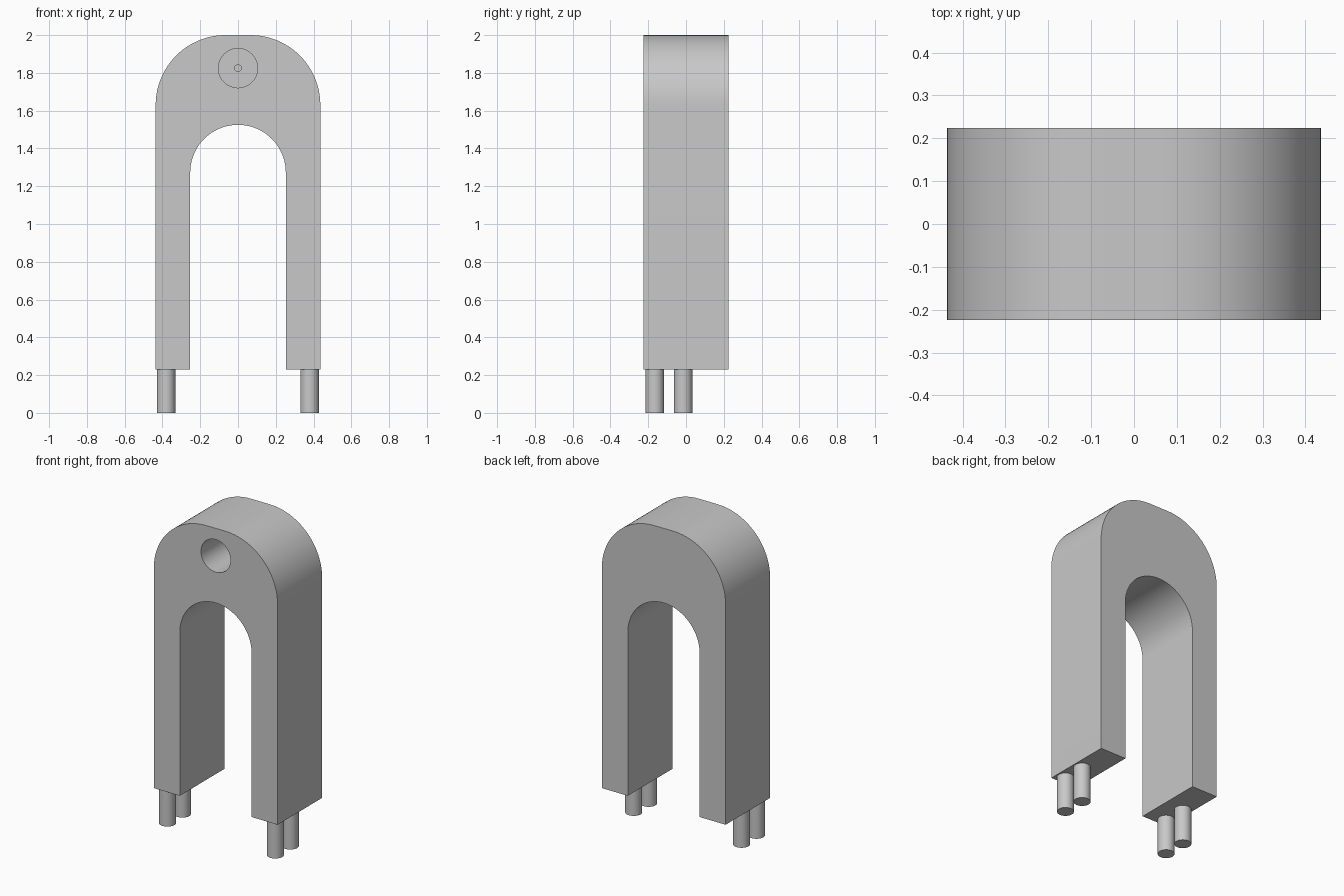
import bpy, bmesh
from math import sin, cos, pi, radians
from mathutils import Vector, Matrix

default = bpy.data.objects.get("Cube")
if default:
    bpy.data.objects.remove(default, do_unlink=True)

grey = bpy.data.materials.new("plain_grey")
grey.use_nodes = True
colour = (0.58, 0.58, 0.58, 1)
grey.diffuse_color = colour
grey.node_tree.nodes["Principled BSDF"].inputs["Base Color"].default_value = colour


def finish(bm, name):
    bmesh.ops.recalc_face_normals(bm, faces=bm.faces)
    mesh = bpy.data.meshes.new(name)
    bm.to_mesh(mesh)
    bm.free()
    obj = bpy.data.objects.new(name, mesh)
    mesh.materials.append(grey)
    bpy.context.collection.objects.link(obj)
    return obj


def smooth(obj):
    bpy.ops.object.select_all(action='DESELECT')
    obj.select_set(True)
    bpy.context.view_layer.objects.active = obj
    bpy.ops.object.shade_smooth_by_angle(angle=radians(30))


def arc(cx, cz, r, start, end, steps):
    angles = [start + (end - start) * i / steps for i in range(steps + 1)]
    return [(cx + r * cos(a), cz + r * sin(a)) for a in angles]


def cylinder(name, radius, depth, centre, rotation=Matrix(), segments=48):
    bm = bmesh.new()
    bmesh.ops.create_cone(bm, cap_ends=True, segments=segments, radius1=radius,
                          radius2=radius, depth=depth,
                          matrix=Matrix.Translation(centre) @ rotation)
    return finish(bm, name)


# Arched body: rounded outer corners with a flat crown, and a round inner arch
HALF_W, HALF_D, FOOT, TOP = 0.436, 0.224, 0.23, 2.0
CORNER, INNER, SPRING = 0.37, 0.253, 1.272
flat = HALF_W - CORNER
outline = [(HALF_W, FOOT)]
outline += arc(flat, TOP - CORNER, CORNER, 0, pi / 2, 24)
outline += arc(-flat, TOP - CORNER, CORNER, pi / 2, pi, 24)
outline += [(-HALF_W, FOOT), (-INNER, FOOT)]
outline += arc(0, SPRING, INNER, pi, 0, 40)
outline += [(INNER, FOOT)]

bm = bmesh.new()
face = bm.faces.new([bm.verts.new((x, -HALF_D, z)) for x, z in outline])
grown = bmesh.ops.extrude_face_region(bm, geom=[face])
moved = [v for v in grown["geom"] if isinstance(v, bmesh.types.BMVert)]
bmesh.ops.translate(bm, verts=moved, vec=Vector((0, 2 * HALF_D, 0)))
body = finish(bm, "arched_body")

# Blind socket in the front face, with a narrow pit in its floor
turn = Matrix.Rotation(pi / 2, 4, 'X')
for name, radius, reach in (("socket_cutter", 0.104, 0.36), ("pit_cutter", 0.018, 0.40)):
    cutter = cylinder(name, radius, reach + 0.1,
                      (0, -HALF_D + (reach - 0.1) / 2, 1.825), turn)
    cutter.hide_render = True
    cutter.hide_viewport = True
    cut = body.modifiers.new(name, 'BOOLEAN')
    cut.operation = 'DIFFERENCE'
    cut.solver = 'EXACT'
    cut.object = cutter

bpy.context.view_layer.objects.active = body
body.select_set(True)
for modifier in list(body.modifiers):
    cutter = modifier.object
    bpy.ops.object.modifier_apply(modifier=modifier.name)
    bpy.data.objects.remove(cutter, do_unlink=True)
smooth(body)

# Two pins under each leg
for side, x in (("right", -0.381), ("left", 0.379)):
    for place, y in (("front", -0.165), ("middle", -0.015)):
        smooth(cylinder(f"{side}_{place}_pin", 0.049, FOOT, (x, y, FOOT / 2)))
